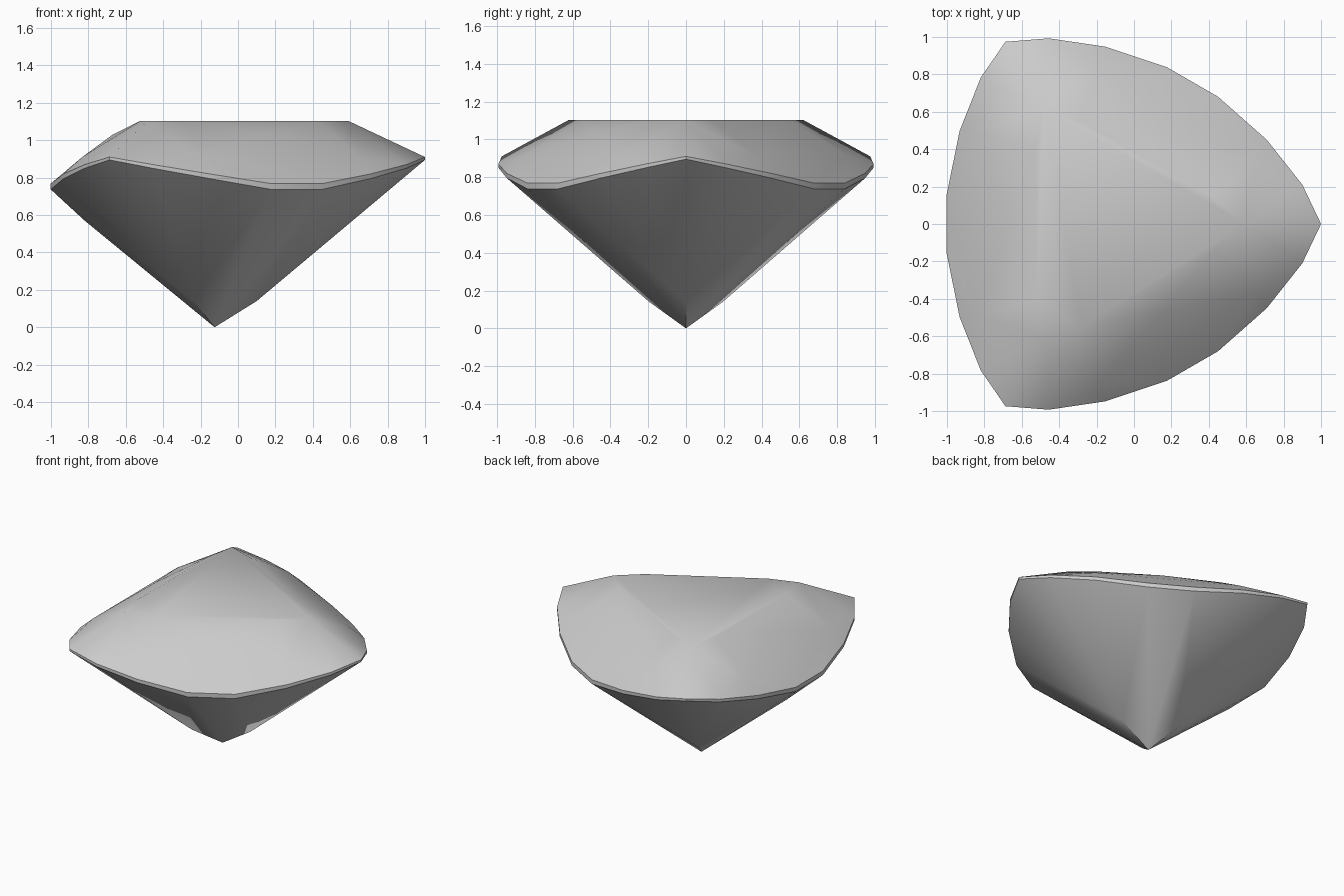
import bpy, bmesh, math

if "Cube" in bpy.data.objects:
    bpy.data.objects.remove(bpy.data.objects["Cube"])

CX = -0.125  # axis of the three-fold symmetry

bm = bmesh.new()


def add3(angle, r, z, mirror=False):
    """Add a point three times around the axis, optionally mirrored."""
    for k in range(3):
        for s in ((1, -1) if mirror else (1,)):
            a = math.radians(120 * k + s * angle)
            bm.verts.new((CX + r * math.cos(a), r * math.sin(a), z))


# culet and pavilion breaks
bm.verts.new((CX, 0, 0))
add3(0, 0.225, 0.14)
add3(60, 0.695, 0.57)

# wavy girdle band: corner, then half of each bowed side
for x, y, lo, hi in ((1.0, 0.0, 0.895, 0.91), (0.9, 0.21, 0.85, 0.87),
                     (0.71, 0.45, 0.795, 0.82), (0.45, 0.68, 0.737, 0.768)):
    a = math.degrees(math.atan2(y, x - CX))
    r = math.hypot(x - CX, y)
    for z in (lo, hi):
        add3(a, r, z, mirror=y > 0)

# crown breaks
add3(25.5, 0.859, 0.91, mirror=True)
add3(60, 0.545, 1.03)

# flat table
add3(0, 0.715, 1.103)
add3(14, 0.572, 1.103, mirror=True)

# the stone is convex, so wrap the points
res = bmesh.ops.convex_hull(bm, input=bm.verts[:])
loose = [v for v in bm.verts if not v.link_faces]
bmesh.ops.delete(bm, geom=loose, context='VERTS')
bmesh.ops.dissolve_limit(bm, angle_limit=math.radians(0.5),
                         verts=bm.verts[:], edges=bm.edges[:])
bmesh.ops.recalc_face_normals(bm, faces=bm.faces[:])

mesh = bpy.data.meshes.new("cut_gem")
bm.to_mesh(mesh)
bm.free()
gem = bpy.data.objects.new("cut_gem", mesh)
bpy.context.collection.objects.link(gem)
bpy.context.view_layer.objects.active = gem
gem.select_set(True)
bpy.ops.object.shade_smooth_by_angle(angle=math.radians(45))
